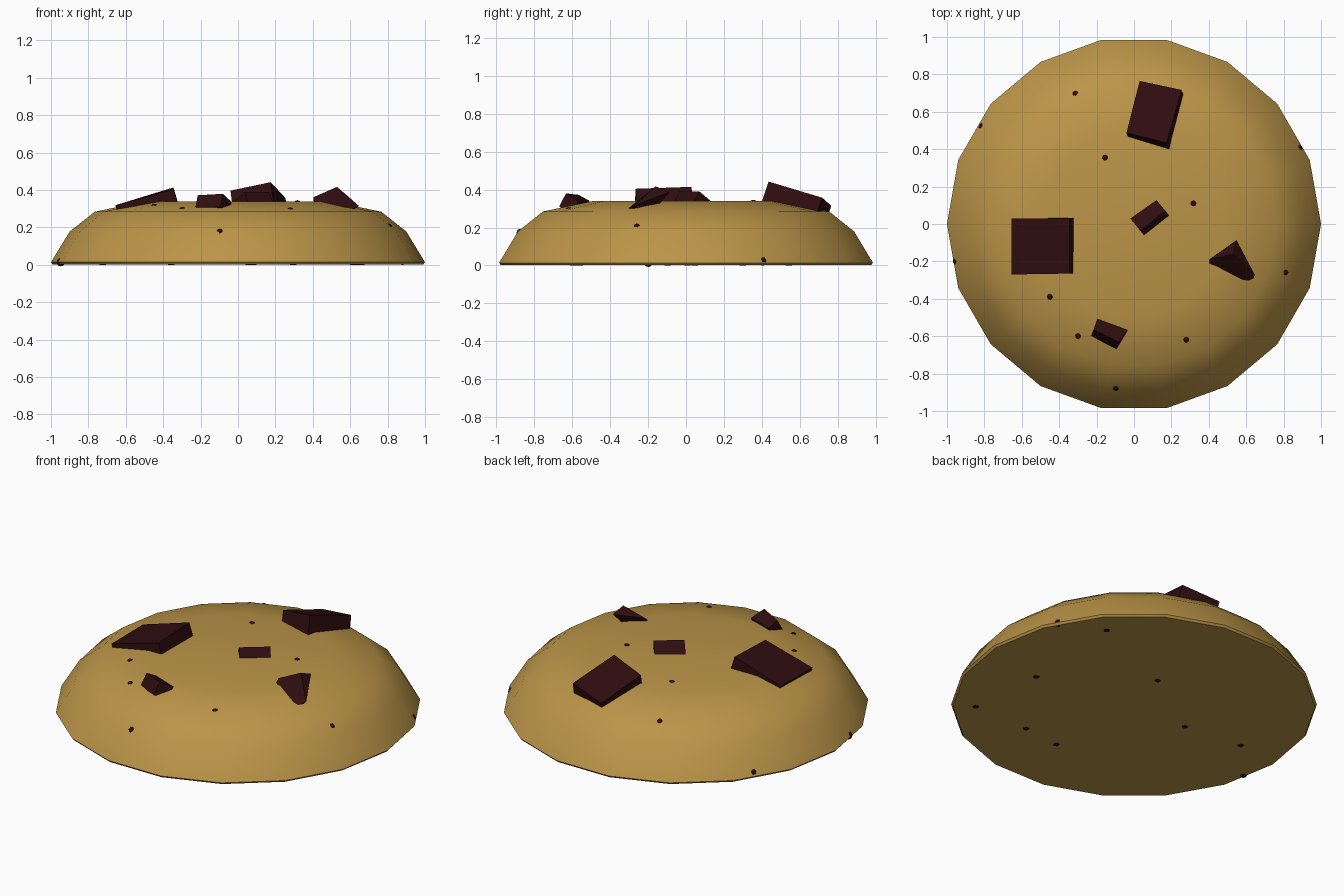
import bpy, bmesh, math
from mathutils import Vector, Matrix
from mathutils.bvhtree import BVHTree

if "Cube" in bpy.data.objects:
    bpy.data.objects.remove(bpy.data.objects["Cube"])


def material(name, rgb):
    m = bpy.data.materials.new(name)
    m.diffuse_color = (*rgb, 1)
    m.use_nodes = True
    m.node_tree.nodes["Principled BSDF"].inputs["Base Color"].default_value = m.diffuse_color
    return m


dough = material("golden dough", (0.50, 0.30, 0.065))
chocolate = material("dark chocolate", (0.028, 0.004, 0.005))


def finish(bm, name, mat):
    bmesh.ops.recalc_face_normals(bm, faces=bm.faces)
    mesh = bpy.data.meshes.new(name)
    bm.to_mesh(mesh)
    bm.free()
    ob = bpy.data.objects.new(name, mesh)
    ob.data.materials.append(mat)
    bpy.context.collection.objects.link(ob)
    return ob


# Cookie body: an 18-sided lathe of the dome profile (radius, height)
SIDES = 18
profile = [(0.99, 0), (1.0, 0.012), (0.9, 0.176), (0.766, 0.282), (0.5, 0.337)]
bm = bmesh.new()
rings = []
for r, z in profile:
    rings.append([bm.verts.new((r * math.cos(math.tau * i / SIDES),
                                r * math.sin(math.tau * i / SIDES), z))
                  for i in range(SIDES)])
for a, b in zip(rings, rings[1:]):
    for i in range(SIDES):
        j = (i + 1) % SIDES
        bm.faces.new((a[i], a[j], b[j], b[i]))
bm.faces.new(rings[0][::-1])
bm.faces.new(rings[-1])
bm.normal_update()
surface = BVHTree.FromBMesh(bm)
body = finish(bm, "cookie_body", dough)
bpy.context.view_layer.objects.active = body
body.select_set(True)
bpy.ops.object.shade_smooth_by_angle(angle=math.radians(45))


# Chocolate slabs: tilted top face pushed down along its normal
def slab(name, corners, depth):
    top = [Vector(c) for c in corners]
    n = (top[2] - top[0]).cross(top[3] - top[1]).normalized()
    if n.z < 0:
        n = -n
    hull(name, top + [p - n * depth for p in top])


def hull(name, points):
    bm = bmesh.new()
    for p in points:
        bm.verts.new(p)
    res = bmesh.ops.convex_hull(bm, input=bm.verts)
    loose = [v for v in bm.verts if not v.link_faces]
    bmesh.ops.delete(bm, geom=loose, context='VERTS')
    finish(bm, name, chocolate)


slab("left_chunk", [(-.655, .03, .317), (-.345, .03, .412),
                    (-.345, -.265, .402), (-.655, -.27, .315)], 0.12)
slab("back_chunk", [(.03, .765, .312), (.254, .717, .355),
                    (.175, .435, .44), (-.04, .487, .395)], 0.13)
slab("centre_chunk", [(.12, .128, .34), (.168, .07, .388),
                      (.035, -.035, .388), (-.019, .03, .34)], 0.08)
slab("front_chunk", [(-.195, -.508, .338), (-.035, -.567, .335),
                     (-.08, -.632, .378), (-.215, -.565, .37)], 0.08)
# Broken wedge with a raised ridge
hull("right_chunk", [(.548, -.086, .385), (.53, -.16, .415), (.404, -.19, .36),
                     (.404, -.21, .34), (.45, -.215, .33), (.645, -.27, .315),
                     (.64, -.29, .305), (.59, -.315, .29), (.5, -.2, .25)])

# Crumb specks: small balls sunk into the surface, above and below
top_specks = [(-.315, .70), (-.82, .525), (-.155, .355), (.318, .11), (.89, .41),
              (-.45, -.39), (-.30, -.60), (.28, -.62), (-.097, -.88),
              (.813, -.26), (-.96, -.2)]
base_specks = [(.648, .54), (.617, -.097), (.66, -.56), (.296, -.567),
               (.057, -.593), (.081, .299), (-.357, .008), (-.723, .047)]


def speck_set(name, spots, start, direction):
    bm = bmesh.new()
    for x, y in spots:
        hit, n, _, _ = surface.ray_cast(Vector((x, y, start)), Vector((0, 0, direction)))
        if hit is None:
            hit, n, _, _ = surface.find_nearest(Vector((x, y, 0.03)))
        if n.z * direction > 0:
            n = -n
        bmesh.ops.create_uvsphere(bm, u_segments=8, v_segments=6, radius=0.022,
                                  matrix=Matrix.Translation(hit - n * 0.015))
    finish(bm, name, chocolate)


speck_set("top_specks", top_specks, 1, -1)
speck_set("base_specks", [], -1, 1) if not base_specks else None


# Base specks are thin discs so the cookie still sits on the ground
bm = bmesh.new()
for x, y in base_specks:
    bmesh.ops.create_cone(bm, cap_ends=True, segments=8, radius1=0.017, radius2=0.017,
                          depth=0.006, matrix=Matrix.Translation((x, y, 0.001)))
bmesh.ops.translate(bm, verts=bm.verts, vec=(0, 0, 0))
finish(bm, "base_specks", chocolate)
for ob in bpy.data.objects:
    ob.location.z += 0.002
